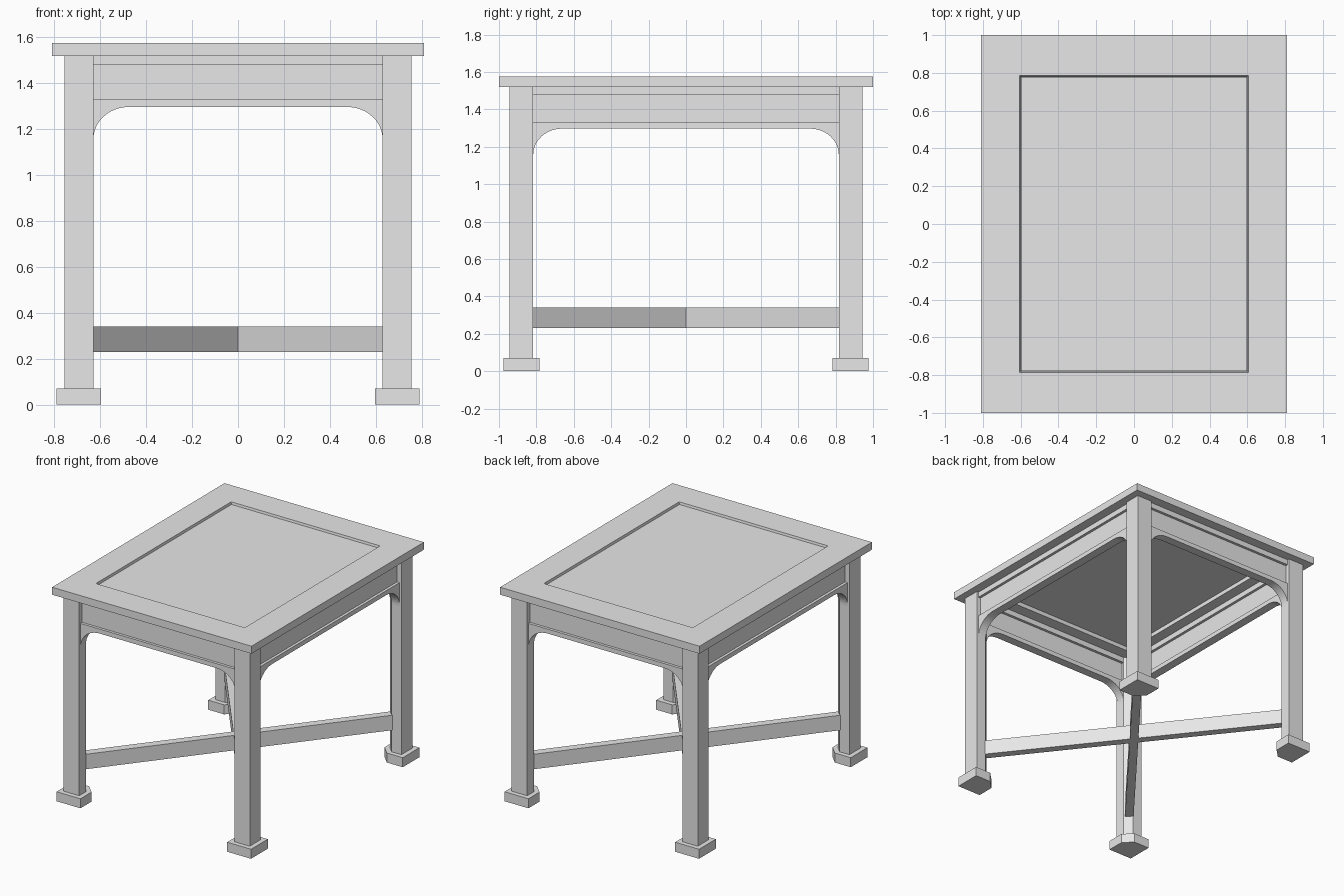
import bpy, bmesh, math
from mathutils import Matrix, Vector

cube = bpy.data.objects.get("Cube")
if cube:
    bpy.data.objects.remove(cube, do_unlink=True)

grey = bpy.data.materials.new("plain grey")
grey.use_nodes = True
COLOUR = (0.8, 0.8, 0.8, 1)
grey.diffuse_color = COLOUR
grey.node_tree.nodes["Principled BSDF"].inputs["Base Color"].default_value = COLOUR

TOP, UNDER = 1.575, 1.52          # table top, upper and lower surface
LEG_X, LEG_Y = 0.693, 0.88        # leg centres
LEG, FOOT = 0.063, 0.097          # half widths


def finish(name, bm):
    bmesh.ops.recalc_face_normals(bm, faces=bm.faces)
    mesh = bpy.data.meshes.new(name)
    bm.to_mesh(mesh)
    bm.free()
    mesh.materials.append(grey)
    ob = bpy.data.objects.new(name, mesh)
    bpy.context.collection.objects.link(ob)
    return ob


def prism(name, outline, low, high, matrix=Matrix()):
    """Extrude a flat outline from low to high along local z."""
    bm = bmesh.new()
    face = bm.faces.new([bm.verts.new((x, y, low)) for x, y in outline])
    new = bmesh.ops.extrude_face_region(bm, geom=[face])["geom"]
    moved = [v for v in new if isinstance(v, bmesh.types.BMVert)]
    bmesh.ops.translate(bm, verts=moved, vec=(0, 0, high - low))
    bm.transform(matrix)
    return finish(name, bm)


def rect(x, y):
    return [(-x, -y), (x, -y), (x, y), (-x, y)]


# Table top: a frame with slightly sloping inner walls
bm = bmesh.new()
loops = [[bm.verts.new((x, y, z)) for x, y in rect(w, d)] for w, d, z in (
    (0.81, 1, UNDER), (0.81, 1, TOP), (0.605, 0.785, TOP), (0.595, 0.775, UNDER))]
for a, b in zip(loops, loops[1:] + loops[:1]):
    for i in range(4):
        j = (i + 1) % 4
        bm.faces.new((a[i], a[j], b[j], b[i]))
finish("top_frame", bm)

# Thin panel sunk into the frame
prism("top_panel", rect(0.598, 0.778), 1.553, 1.56)

# Legs and feet, each with its inner corner cut off
for sx, side in ((-1, "right"), (1, "left")):
    for sy, end in ((-1, "front"), (1, "back")):
        for part, h, cut, low, high in (("leg", LEG, 0.046, 0.07, UNDER),
                                        ("foot", FOOT, 0.065, 0, 0.07)):
            outline = [(h, -h), (h, h), (-h, h), (-h, cut - h), (cut - h, -h)]
            outline = [(sx * (LEG_X + x), sy * (LEG_Y + y)) for x, y in outline]
            prism(f"{end}_{side}_{part}", outline, low, high)

# Crossed stretchers as one X-shaped bar
along = Vector((LEG_X, LEG_Y)).normalized()
across = Vector((-along.y, along.x)) * 0.03
tip = Vector((LEG_X, LEG_Y)) - along * 0.05
p, q = tip - across, tip + across
outline = [(0.03 / along.y, 0), p, q, (0, 0.03 / along.x),
           (-q.x, q.y), (-p.x, p.y), (-0.03 / along.y, 0), -p, -q,
           (0, -0.03 / along.x), (q.x, -q.y), (p.x, -p.y)]
prism("crossed_stretcher", outline, 0.23, 0.34)


# Lower rail outline with a quarter-round bracket at each end
def bracket_outline(half):
    arc = [(half - 0.155 * (1 - math.cos(a)), 1.157 + 0.14 * math.sin(a))
           for a in (math.radians(90 * i / 12) for i in range(13))]
    right = [(half, 1.33)] + arc
    return right + [(-x, z) for x, z in reversed(right)]


# Aprons on all four sides: top rail, recessed board, bracketed lower rail
upright = Matrix.Rotation(math.radians(90), 4, "X")
for name, turn, half, outer in (("front", 0, LEG_X - LEG, LEG_Y + LEG),
                                ("left", 90, LEG_Y - LEG, LEG_X + LEG),
                                ("back", 180, LEG_X - LEG, LEG_Y + LEG),
                                ("right", 270, LEG_Y - LEG, LEG_X + LEG)):
    place = Matrix.Rotation(math.radians(turn), 4, "Z") @ upright
    band = lambda low, high: [(-half, low), (half, low), (half, high), (-half, high)]
    prism(name + "_top_rail", band(1.48, UNDER), outer - 0.08, outer - 0.015, place)
    prism(name + "_apron_board", band(1.33, 1.48), outer - 0.06, outer - 0.035, place)
    prism(name + "_bracket_rail", bracket_outline(half), outer - 0.08, outer - 0.015, place)
